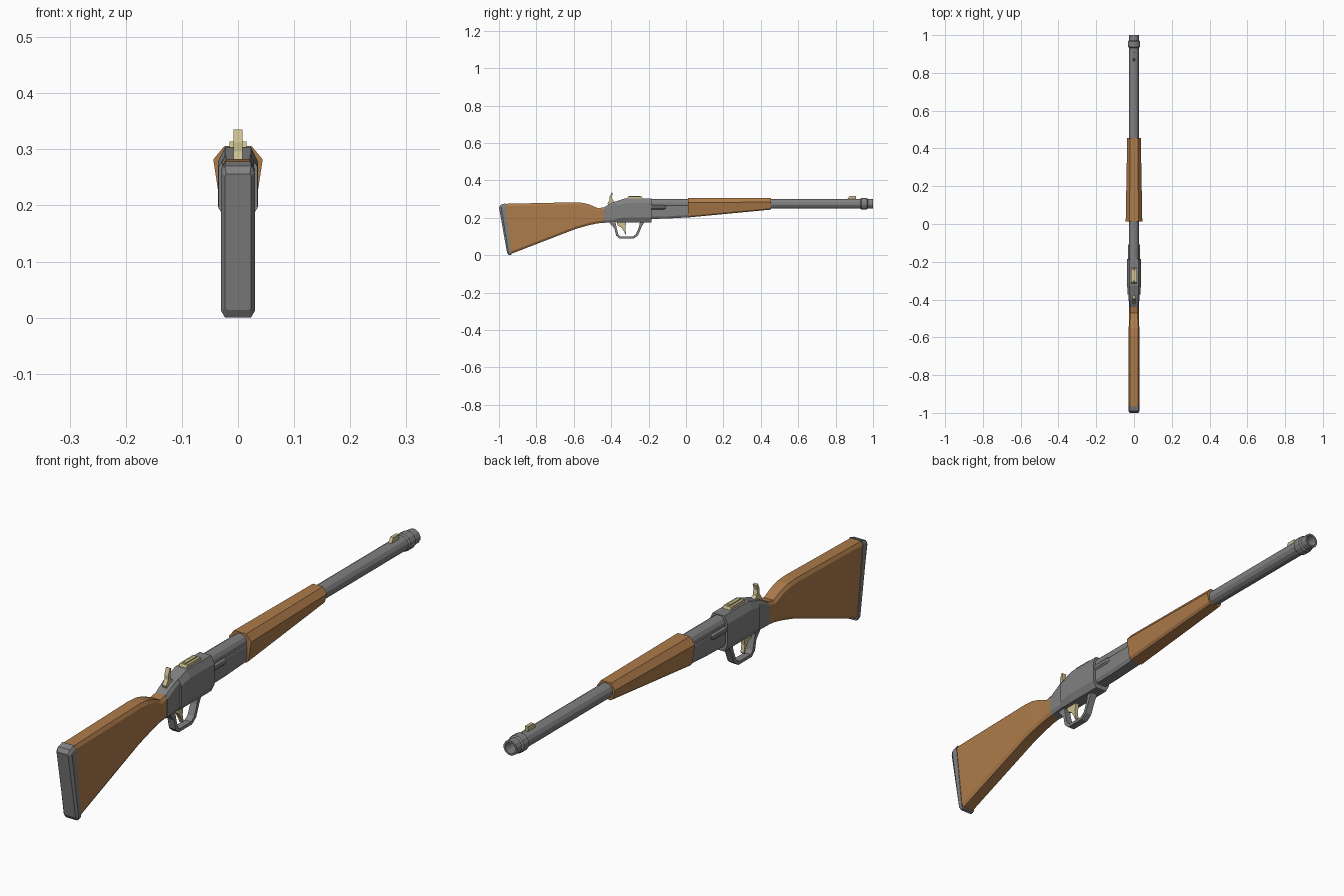
import bpy, bmesh, math


def material(name, color):
    m = bpy.data.materials.new(name)
    m.diffuse_color = (*color, 1)
    return m


wood = material("wood", (0.42, 0.20, 0.07))
brass = material("brass", (0.60, 0.52, 0.28))
steel = material("steel", (0.22, 0.22, 0.22))


def finish(name, bm, mat):
    bmesh.ops.recalc_face_normals(bm, faces=bm.faces)
    me = bpy.data.meshes.new(name)
    bm.to_mesh(me)
    bm.free()
    me.materials.append(mat)
    ob = bpy.data.objects.new(name, me)
    bpy.context.collection.objects.link(ob)
    return ob


def skin(name, rings, mat=steel):
    """Bridge equal rings of points and cap both ends."""
    bm = bmesh.new()
    rv = [[bm.verts.new(p) for p in r] for r in rings]
    n = len(rv[0])
    for a, b in zip(rv, rv[1:]):
        for i in range(n):
            bm.faces.new((a[i], a[(i + 1) % n], b[(i + 1) % n], b[i]))
    bm.faces.new(rv[0])
    bm.faces.new(rv[-1])
    return finish(name, bm, mat)


def section(top, bottom, w, cx=0.007, cz=0.012):
    """Chamfered rectangle standing between two (y, z) points."""
    h = math.dist(top, bottom)
    pts = []
    for x, d in ((w - cx, 0), (w, cz), (w, h - cz), (w - cx, h)):
        t = d / h
        pts.append((x, top[0] + (bottom[0] - top[0]) * t, top[1] + (bottom[1] - top[1]) * t))
    return pts + [(-x, y, z) for x, y, z in reversed(pts)]


def revolve(name, profile, z, x=0, sides=12):
    """Turn (radius, y) points around a lengthwise axis."""
    rings = []
    for r, y in profile:
        rings.append([(x + r * math.cos((i + .5) * math.tau / sides), y,
                       z + r * math.sin((i + .5) * math.tau / sides)) for i in range(sides)])
    return skin(name, rings)


def plate(name, outline, w, mat):
    """Side outline of (y, z) points extruded across x."""
    return skin(name, [[(s * w, y, z) for y, z in outline] for s in (-1, 1)], mat)


# Butt stock
skin("butt_stock", [
    section((-0.968, 0.275), (-0.936, 0.007), 0.028),
    section((-0.594, 0.283), (-0.594, 0.139), 0.028),
    section((-0.55, 0.280), (-0.55, 0.152), 0.028),
    section((-0.513, 0.270), (-0.513, 0.162), 0.027),
    section((-0.47, 0.251), (-0.475, 0.170), 0.026),
    section((-0.44, 0.257), (-0.44, 0.174), 0.026)], wood)

# Butt plate
skin("butt_plate", [
    section((-1.0, 0.256), (-0.957, 0.014), 0.023, 0.002, 0.003),
    section((-0.990, 0.270), (-0.947, 0.000), 0.030),
    section((-0.966, 0.278), (-0.934, 0.001), 0.030)])

# Receiver tang and receiver body
skin("receiver_tang", [
    section((-0.44, 0.256), (-0.44, 0.173), 0.027),
    section((-0.396, 0.281), (-0.40, 0.176), 0.028),
    section((-0.36, 0.292), (-0.36, 0.180), 0.029)])
skin("receiver", [
    section((-0.372, 0.288), (-0.372, 0.176), 0.035, 0.012, 0.020),
    section((-0.325, 0.304), (-0.325, 0.176), 0.036, 0.013, 0.026),
    section((-0.185, 0.304), (-0.185, 0.176), 0.036, 0.013, 0.026)])

# Frame under the barrel
skin("barrel_frame", [
    section((-0.19, 0.275), (-0.19, 0.194), 0.027),
    section((-0.10, 0.275), (-0.10, 0.196), 0.027),
    section((0.02, 0.275), (0.02, 0.203), 0.027)])

# Barrel with muzzle band and bore
revolve("barrel", [(0.027, -0.19), (0.027, 0.932), (0.032, 0.937), (0.032, 0.967),
                   (0.027, 0.972), (0.027, 1.0), (0.020, 1.0), (0.018, 0.94)], 0.275)

# Side pins in front of the receiver
for side, s in (("left", -1), ("right", 1)):
    revolve("side_pin_" + side, [(0.015, -0.19), (0.015, -0.118), (0.010, -0.105)],
            0.257, s * 0.019, 8)


# Wooden forend
def forend_section(y, top, mid, bottom, wt, wm, wb):
    half = [(wt, y, top), (wm, y, mid), (wb, y, bottom + 0.008), (wb - 0.008, y, bottom)]
    return half + [(-x, yy, z) for x, yy, z in reversed(half)]


skin("forend", [
    forend_section(0.012, 0.306, 0.282, 0.202, 0.024, 0.044, 0.033),
    forend_section(0.455, 0.306, 0.284, 0.244, 0.020, 0.036, 0.027)], wood)

# Trigger guard
outer = [(-0.415, 0.180), (-0.382, 0.142), (-0.374, 0.105), (-0.355, 0.089),
         (-0.280, 0.089), (-0.257, 0.105), (-0.238, 0.150), (-0.222, 0.180)]
inner = [(-0.378, 0.180), (-0.370, 0.142), (-0.361, 0.110), (-0.350, 0.100),
         (-0.285, 0.100), (-0.268, 0.112), (-0.252, 0.150), (-0.246, 0.180)]
skin("trigger_guard", [[(-0.013, *o), (0.013, *o), (0.013, *i), (-0.013, *i)]
                       for o, i in zip(outer, inner)])

# Trigger and hammer
plate("trigger", [(-0.372, 0.185), (-0.366, 0.160), (-0.345, 0.148), (-0.332, 0.128),
                  (-0.324, 0.110), (-0.320, 0.114), (-0.325, 0.140), (-0.322, 0.160),
                  (-0.318, 0.185)], 0.007, brass)
plate("hammer", [(-0.380, 0.265), (-0.415, 0.265), (-0.420, 0.278), (-0.408, 0.296),
                 (-0.408, 0.312), (-0.398, 0.335), (-0.391, 0.332), (-0.396, 0.312),
                 (-0.392, 0.294), (-0.380, 0.285)], 0.008, brass)

# Rear sight base with raised rib, and front sight
plate("rear_sight_base", [(-0.316, 0.300), (-0.310, 0.314), (-0.236, 0.314), (-0.230, 0.300)],
      0.015, brass)
plate("rear_sight_rib", [(-0.305, 0.310), (-0.303, 0.318), (-0.243, 0.318), (-0.241, 0.310)],
      0.006, brass)
plate("front_sight", [(0.862, 0.298), (0.875, 0.318), (0.908, 0.318), (0.908, 0.298)],
      0.006, brass)
